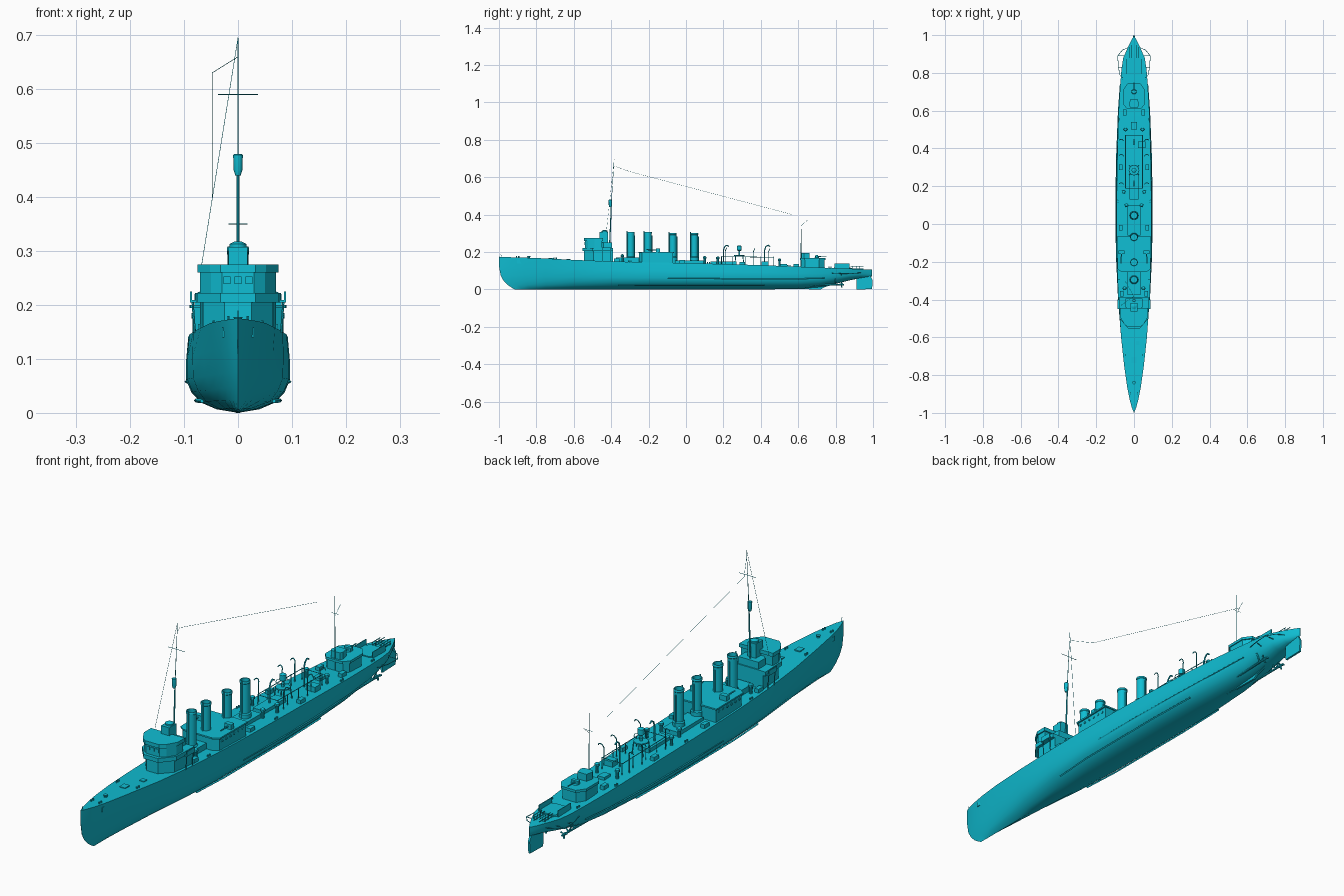
import bpy, bmesh, math
from mathutils import Vector

if "Cube" in bpy.data.objects:
    bpy.data.objects.remove(bpy.data.objects["Cube"])

PAINT = bpy.data.materials.new("cyan_paint")
PAINT.diffuse_color = (0.005, 0.52, 0.66, 1)
PAINT.use_nodes = True
PAINT.node_tree.nodes["Principled BSDF"].inputs["Base Color"].default_value = PAINT.diffuse_color


def finish(name, bm, smooth=False):
    bmesh.ops.recalc_face_normals(bm, faces=bm.faces)
    me = bpy.data.meshes.new(name)
    bm.to_mesh(me)
    bm.free()
    me.materials.append(PAINT)
    ob = bpy.data.objects.new(name, me)
    bpy.context.collection.objects.link(ob)
    if smooth:
        bpy.ops.object.select_all(action='DESELECT')
        ob.select_set(True)
        bpy.context.view_layer.objects.active = ob
        bpy.ops.object.shade_smooth_by_angle(angle=math.radians(35))
    return ob


def prism(name, pts, z0, z1):
    """Extrude a plan outline (x, y) from z0 to z1."""
    bm = bmesh.new()
    lo = [bm.verts.new((x, y, z0)) for x, y in pts]
    hi = [bm.verts.new((x, y, z1)) for x, y in pts]
    bm.faces.new(lo)
    bm.faces.new(hi)
    n = len(pts)
    for i in range(n):
        bm.faces.new((lo[i], lo[(i + 1) % n], hi[(i + 1) % n], hi[i]))
    return finish(name, bm)


def mirrored(half):
    """Complete a half outline given on +x."""
    return half + [(-x, y) for x, y in reversed(half)]


def box(name, x, y, z, sx, sy, sz):
    return prism(name, [(x - sx / 2, y - sy / 2), (x + sx / 2, y - sy / 2),
                        (x + sx / 2, y + sy / 2), (x - sx / 2, y + sy / 2)], z, z + sz)


def rods(name, paths, r, r2=None, sides=6):
    """Round bars along every path of points."""
    bm = bmesh.new()
    for path in paths:
        for a, b in zip(path, path[1:]):
            a, b = Vector(a), Vector(b)
            d = b - a
            new = bmesh.ops.create_cone(bm, cap_ends=True, segments=sides, radius1=r,
                                        radius2=r if r2 is None else r2, depth=d.length)['verts']
            q = d.to_track_quat('Z', 'Y')
            for v in new:
                v.co = q @ v.co + (a + b) / 2
    return finish(name, bm, sides > 6)


def lathe(name, prof, x, y, sides=20):
    """Spin a (radius, z) profile about a vertical axis."""
    bm = bmesh.new()
    rings = [[bm.verts.new((x + r * math.cos(k * math.tau / sides), y + r * math.sin(k * math.tau / sides), z))
              for k in range(sides)] for r, z in prof]
    for a, b in zip(rings, rings[1:]):
        for k in range(sides):
            bm.faces.new((a[k], a[(k + 1) % sides], b[(k + 1) % sides], b[k]))
    bm.faces.new(rings[0])
    bm.faces.new(rings[-1])
    return finish(name, bm, True)


# Hull stations: y, half beam, keel z, deck z, fullness (0 = V, 1 = U)
ST = [(-1, .0006, 0, .175, 0), (-.97, .012, 0, .174, 0), (-.93, .023, 0, .172, .1), (-.86, .037, 0, .17, .2),
      (-.75, .053, 0, .166, .35), (-.6, .07, 0, .158, .6), (-.4, .086, 0, .15, .9), (-.2, .094, 0, .145, 1),
      (0, .096, 0, .141, 1), (.2, .095, 0, .136, 1), (.4, .091, 0, .13, .95), (.6, .084, .003, .122, .75),
      (.72, .076, .012, .117, .6), (.82, .068, .035, .113, .6), (.88, .058, .05, .111, .6),
      (.93, .036, .06, .109, .6), (.97, .016, .066, .107, .6), (.995, .001, .07, .106, .6)]
U = [(0, 0), (.42, .05), (.72, .14), (.9, .27), (1, .43), (1, .7), (.96, 1)]
V = [(0, 0), (.2, .05), (.36, .14), (.5, .27), (.64, .43), (.82, .7), (1, 1)]


def deck(y):
    for a, b in zip(ST, ST[1:]):
        if a[0] <= y <= b[0]:
            return a[3] + (b[3] - a[3]) * (y - a[0]) / (b[0] - a[0])
    return ST[-1][3]


bm = bmesh.new()
loops = []
for y, b, k, d, f in ST:
    half = []
    for (ux, uz), (vx, vz) in zip(U, V):
        x, z = b * (vx + (ux - vx) * f), k + (d - k) * uz
        stem = .085 * max(0, 1 - (y + 1) / .2) * (1 - uz) ** 4   # rounded forefoot
        half.append((x, y + stem, z))
    loops.append([bm.verts.new((-x, yy, z)) for x, yy, z in reversed(half[1:])] + [bm.verts.new(p) for p in half])
for a, b in zip(loops, loops[1:]):
    for i in range(len(a)):
        j = (i + 1) % len(a)      # closing quad is the deck
        bm.faces.new((a[i], a[j], b[j], b[i]))
bm.faces.new(loops[0])
bm.faces.new(loops[-1])
finish("hull", bm, True)

# Rudder and skeg
bm = bmesh.new()
for prof, t in (([(.91, .065), (.912, 0), (.995, .002), (.998, .05), (.985, .075)], .004),
                ([(.5, .004), (.72, 0), (.74, .012), (.85, .045), (.7, .015)], .004)):
    face = bm.faces.new([bm.verts.new((-t, y, z)) for y, z in prof])
    ext = bmesh.ops.extrude_face_region(bm, geom=[face])['geom']
    bmesh.ops.translate(bm, vec=(2 * t, 0, 0), verts=[e for e in ext if isinstance(e, bmesh.types.BMVert)])
finish("rudder_and_skeg", bm)

for s, side in ((1, "left"), (-1, "right")):
    # Bilge keels, rubbing strakes, shafts, propellers and guards
    rods("bilge_keel_" + side, [[(s * .067, -.36, .022), (s * .077, -.2, .023), (s * .078, .2, .023),
                                 (s * .072, .42, .023)]], .004, sides=4)
    rods("side_strake_" + side, [[(s * .094, -.1, .06), (s * .096, .1, .058), (s * .092, .35, .056),
                                  (s * .082, .6, .056), (s * .072, .74, .06)]], .003, sides=4)
    rods("propeller_shaft_" + side, [[(s * .035, .5, .018), (s * .04, .83, .026)]], .004, sides=8)
    rods("shaft_strut_" + side, [[(s * .04, .8, .025), (s * .015, .8, .045)],
                                 [(s * .04, .8, .025), (s * .055, .8, .06)]], .003)
    rods("propeller_hub_" + side, [[(s * .04, .82, .026), (s * .04, .845, .026)]], .006, .004, 10)
    blades = [[(s * .04, .83, .026), (s * .04 + .016 * math.cos(a), .833, .026 + .016 * math.sin(a))]
              for a in (.5, .5 + math.tau / 3, .5 + 2 * math.tau / 3)]
    rods("propeller_blades_" + side, blades, .002, .004)
    rods("propeller_guard_" + side, [[(s * .072, .78, .088), (s * .083, .83, .085), (s * .086, .89, .085),
                                      (s * .062, .92, .088), (s * .03, .935, .09)],
                                     [(s * .083, .83, .085), (s * .055, .83, .075)],
                                     [(s * .086, .89, .085), (s * .045, .89, .085)]], .0016)
    # Depth charge racks
    rods("charge_rack_" + side, [[(s * x, .88, z), (s * x, .96 - x, z)] for x in (.012, .024) for z in (.114, .124)]
         + [[(s * x, y, .107), (s * x, y, .124)] for x in (.012, .024) for y in (.89, .91, .93)], .0015)
    # Anchors and bollards
    box("bow_anchor_" + side, s * .026, -.89, .14, .008, .025, .018)
    for y, x in ((-.9, .018), (-.7, .045), (-.3, .08), (.12, .085), (.55, .076), (.77, .06)):
        rods("bollard_" + side, [[(s * x, y + o, deck(y) - .005), (s * x, y + o, deck(y) + .008)]
                                 for o in (-.006, .006)], .003)
    # Boat davits with hooked tops
    for y in (.21, .36, .44):
        h = deck(y)
        arc = [(s * (.056 + .012 * (1 - math.cos(a))), y + .008 * math.sin(a), h + .07 + .018 * math.sin(a))
               for a in [i * math.pi / 6 for i in range(6)]]
        rods("davit_" + side, [[(s * .056, y, h - .005)] + arc], .002)
    # Deck vents, hatches and lockers
    for y, x in ((-.34, .05), (-.13, .045), (.1, .04), (.17, .055), (.5, .045)):
        lathe("vent_" + side, [(.006, deck(y) - .005), (.006, deck(y) + .025), (.01, deck(y) + .028),
                               (.009, deck(y) + .036), (.003, deck(y) + .04)], s * x, y, 10)
    for y, x in ((-.37, .065), (-.02, .07), (.3, .07), (.59, .05)):
        box("deck_locker_" + side, s * x, y, deck(y) - .005, .018, .03, .02)
    # Waist guns with shields on the galley house
    box("waist_gun_shield_" + side, s * .066, -.15, .198, .03, .02, .022)
    rods("waist_gun_barrel_" + side, [[(s * .066, -.15, .21), (s * .07, -.21, .213)]], .003)
    # Bridge wings and their braces
    box("bridge_wing_" + side, s * .074, -.425, .205, .028, .05, .004)
    box("wing_screen_" + side, s * .087, -.425, .205, .003, .05, .02)
    rods("wing_brace_" + side, [[(s * .084, y, .205), (s * .08, y, .148)] for y in (-.445, -.405)], .002)

# Bridge: lower house, overhanging deck, wheelhouse, roof and upper lookout
prism("bridge_lower_house", mirrored([(.025, -.545), (.065, -.495), (.07, -.39)]), .145, .207)
prism("bridge_deck", mirrored([(.032, -.553), (.076, -.5), (.08, -.39)]), .205, .222)
prism("wheelhouse", mirrored([(.03, -.54), (.05, -.525), (.07, -.49), (.07, -.45)]), .22, .262)
prism("wheelhouse_roof", mirrored([(.032, -.546), (.052, -.53), (.075, -.49), (.075, -.445)]), .26, .275)
prism("chart_house", mirrored([(.03, -.45), (.045, -.44), (.045, -.395)]), .22, .25)
box("lookout_box", 0, -.44, .245, .036, .045, .062)
lathe("range_finder", [(.014, .3), (.016, .306), (.016, .313), (.006, .318)], 0, -.435, 12)
bm = bmesh.new()   # wheelhouse window row
for x in (-.02, 0, .02):
    for p in bmesh.ops.create_cube(bm, size=1)['verts']:
        p.co = (p.co.x * .013 + x, p.co.y * .004 - .541, p.co.z * .014 + .246)
finish("wheelhouse_windows", bm)

# Galley house between the funnels, with roof and boiler casings
prism("galley_house", mirrored([(.06, -.25), (.082, -.235), (.084, -.07)]), .135, .196)
prism("galley_roof", mirrored([(.064, -.255), (.088, -.238), (.09, -.065)]), .194, .2)
box("forward_casing", 0, -.31, .14, .07, .13, .03)
box("aft_casing", 0, .02, .13, .07, .16, .025)
box("engine_casing", 0, .2, .13, .05, .14, .02)
bm = bmesh.new()   # portholes along both sides
for s in (-1, 1):
    for i in range(6):
        for v in bmesh.ops.create_cone(bm, cap_ends=True, segments=8, radius1=.005, radius2=.005, depth=.003)['verts']:
            v.co = (s * .0845 + v.co.z, -.22 + i * .026 + v.co.x, .18 + v.co.y)
finish("portholes", bm)

# Four funnels with rims, hollow tops and steam pipes
for y, top in ((-.295, .308), (-.203, .308), (-.07, .302), (.045, .302)):
    lathe("funnel", [(.023, .14), (.023, .17), (.019, .175), (.019, top - .01), (.0205, top - .008),
                     (.0205, top - .003), (.019, top), (.016, top), (.016, top - .03)], 0, y, 20)
    rods("steam_pipe", [[(0, y - .021, .15), (0, y - .021, top + .004)],
                        [(0, y + .021, .15), (0, y + .021, top - .02)]], .0025)

# Foremast, lookout nest, yard, stays and aerial
rods("foremast_lower", [[(0, -.412, .15), (0, -.398, .48)]], .0035, .0025, 8)
rods("foremast_upper", [[(0, -.398, .48), (0, -.384, .695)]], .0014, .0006)
lathe("lookout_nest", [(.005, .44), (.008, .45), (.009, .478), (.007, .48)], 0, -.405, 12)
rods("yards", [[(-.037, -.39, .59), (.037, -.39, .59)]], .001)
rods("aerial_and_stays", [[(-.048, -.3, .63), (-.048, .57, .4)], [(0, -.384, .695), (-.068, -.43, .27)],
                          [(-.048, -.3, .63), (0, -.384, .66)]], .0006, sides=4)

# Midships searchlight platform, frames and tall hooked ventilators
lathe("searchlight_platform", [(.028, .178), (.028, .183)], 0, .285, 12)
rods("platform_legs", [[(x, .285 + y, .13), (x * .8, .285 + y * .8, .18)]
                       for x in (-.024, .024) for y in (-.024, .024)], .0025)
rods("platform_rail", [[(.027 * math.cos(i * math.tau / 8), .285 + .027 * math.sin(i * math.tau / 8), .203)
                        for i in range(9)]], .0012)
lathe("searchlight", [(.005, .18), (.005, .205), (.013, .21), (.013, .232), (.006, .236)], 0, .285, 12)
rods("boat_frames", [[(x, .19, .176), (x, .47, .172)] for x in (-.045, .045)]
     + [[(x, y, .128), (x, y, .176)] for x in (-.045, .045) for y in (.19, .25, .32, .4, .47)]
     + [[(-.045, y, .174), (.045, y, .174)] for y in (.19, .47)], .0016)
for y in (.2, .42):
    rods("tall_davit", [[(0, y, .13), (0, y, .21), (0, y + .006, .228), (0, y + .018, .237), (0, y + .03, .23)]], .003)
box("winch", .04, .42, .125, .04, .035, .025)
box("deck_hatch", 0, .52, .12, .03, .04, .016)

# Aft deckhouse with parapet, gun and mainmast
prism("aft_house", mirrored([(.035, .615), (.052, .635), (.052, .71), (.03, .74)]), .11, .16)
prism("aft_house_roof", mirrored([(.037, .61), (.056, .633), (.056, .713), (.032, .746)]), .158, .168)
prism("aft_control_box", mirrored([(.02, .618), (.026, .63), (.02, .66)]), .165, .196)
lathe("gun_mount", [(.016, .165), (.01, .172), (.01, .178)], 0, .7, 12)
box("gun_shield", 0, .7, .17, .03, .014, .014)
rods("gun_barrel", [[(0, .7, .177), (0, .75, .178)]], .003, .002, 8)
# Stern platform with solid side screens
prism("stern_platform", mirrored([(.03, .79), (.042, .8), (.042, .86), (.025, .88)]), .105, .118)
for x in (-.042, .042):
    box("stern_screen", x, .833, .112, .003, .08, .026)
rods("mainmast", [[(0, .615, .12), (0, .615, .42)]], .002, .0008)
rods("mainmast_gaff", [[(0, .615, .34), (0, .65, .372)], [(-.018, .615, .35), (.018, .615, .35)]], .0007)

# Forecastle gear
lathe("capstan", [(.009, .16), (.006, .172), (.009, .178)], 0, -.84, 12)
box("fore_hatch", 0, -.72, .16, .025, .03, .008)
box("side_hatch", .02, -.63, .155, .02, .02, .008)
rods("jackstaff", [[(0, -.985, .17), (0, -.99, .19)]], .001)
